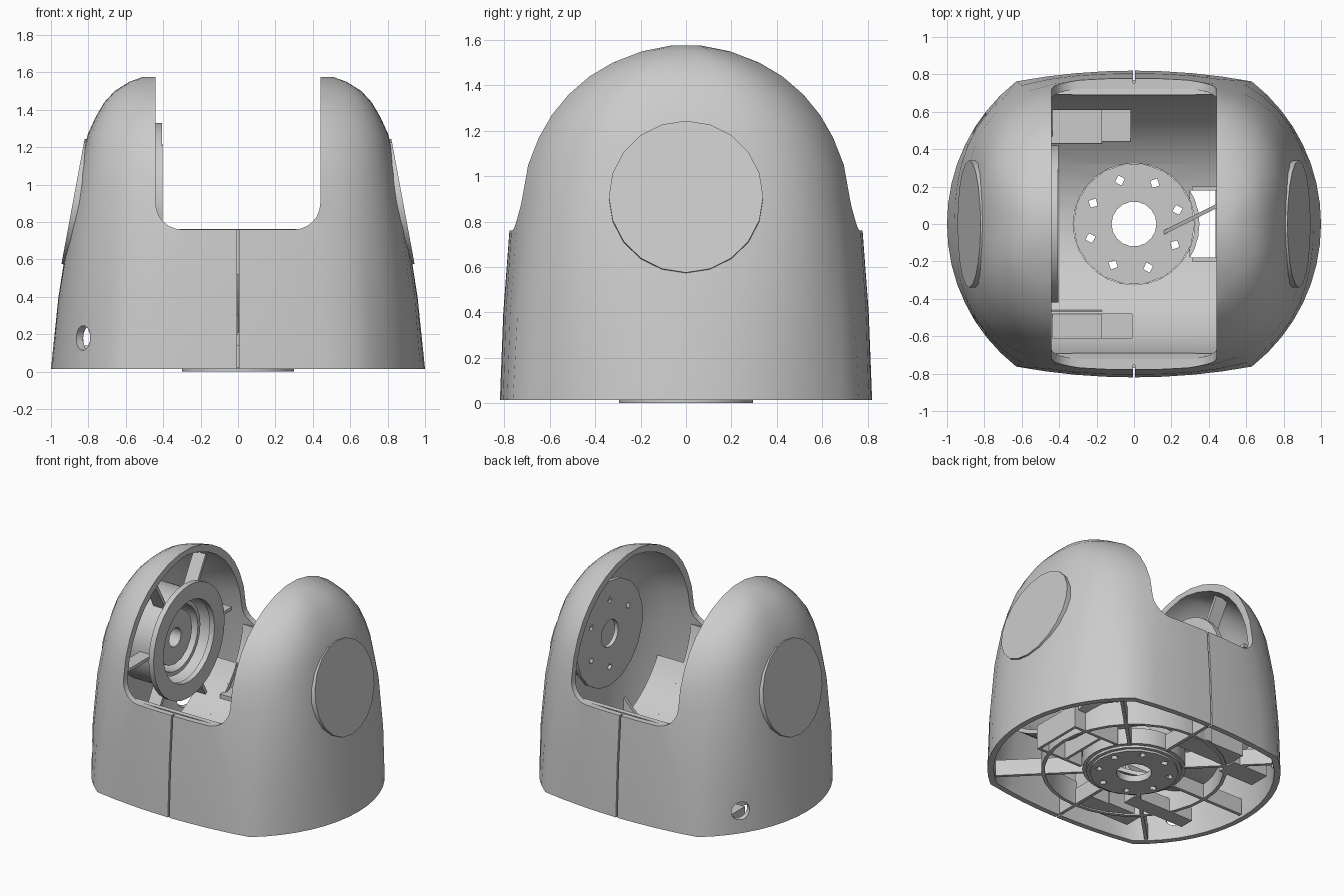
import bpy, bmesh, math
from mathutils import Matrix, Vector

if "Cube" in bpy.data.objects:
    bpy.data.objects.remove(bpy.data.objects["Cube"], do_unlink=True)

grey = bpy.data.materials.new("plain_grey")
grey.use_nodes = True
grey.diffuse_color = (0.6, 0.6, 0.6, 1)
grey.node_tree.nodes["Principled BSDF"].inputs["Base Color"].default_value = (0.6, 0.6, 0.6, 1)

AXIS_Z = 0.91      # height of the wheel axis
SLOT = 0.44        # half width of the gap between the lobes


def finish(name, bm, matrix=Matrix()):
    bmesh.ops.transform(bm, matrix=matrix, verts=bm.verts)
    bmesh.ops.recalc_face_normals(bm, faces=bm.faces)
    mesh = bpy.data.meshes.new(name)
    bm.to_mesh(mesh)
    bm.free()
    mesh.materials.append(grey)
    ob = bpy.data.objects.new(name, mesh)
    bpy.context.collection.objects.link(ob)
    return ob


def bridge(bm, rings):
    for a, b in zip(rings, rings[1:]):
        for i in range(len(a)):
            j = (i + 1) % len(a)
            bm.faces.new((a[i], a[j], b[j], b[i]))


def lathe(name, profile, segs, matrix=Matrix()):
    """Closed (radius, height) profile turned about local z."""
    bm = bmesh.new()
    rings = []
    for k in range(segs):
        a = math.tau * k / segs
        rings.append([bm.verts.new((r * math.cos(a), r * math.sin(a), h)) for r, h in profile])
    bridge(bm, rings + rings[:1])
    return finish(name, bm, matrix)


def tube(name, outer, inner, lo, hi, segs=32, matrix=Matrix()):
    return lathe(name, [(inner, lo), (outer, lo), (outer, hi), (inner, hi)], segs, matrix)


def rod(name, r, lo, hi, segs, matrix=Matrix()):
    bm = bmesh.new()
    bmesh.ops.create_cone(bm, cap_ends=True, segments=segs, radius1=r, radius2=r, depth=hi - lo)
    return finish(name, bm, matrix @ Matrix.Translation((0, 0, (lo + hi) / 2)))


def box(name, lo, hi, matrix=Matrix()):
    lo, hi = Vector(lo), Vector(hi)
    bm = bmesh.new()
    bmesh.ops.create_cube(bm, size=1)
    return finish(name, bm, matrix @ Matrix.Translation((lo + hi) / 2) @ Matrix.Diagonal((*(hi - lo), 1)))


def prism(name, points, half, to3d):
    """Outline swept from -half to +half; to3d places (u, v, depth)."""
    bm = bmesh.new()
    rings = [[bm.verts.new(to3d(u, v, d)) for u, v in points] for d in (-half, half)]
    bridge(bm, rings)
    for ring in rings:
        bm.faces.new(ring)
    return finish(name, bm)


def trough(name, spread, x0, x1):
    """Half-pipe floor about the x axis, reaching spread degrees to each side."""
    arc = [math.radians(270 + spread * (k / 12 - 1)) for k in range(25)]
    points = [(0.70 * math.cos(a), 0.86 + 0.70 * math.sin(a)) for a in arc]
    points += [(0.73 * math.cos(a), 0.86 + 0.73 * math.sin(a)) for a in reversed(arc)]
    return prism(name, points, (x1 - x0) / 2, lambda u, v, d: ((x0 + x1) / 2 + d, u, v))


def cut(ob, *cutters):
    for c in cutters:
        mod = ob.modifiers.new("cut", "BOOLEAN")
        mod.object, mod.operation, mod.solver = c, "DIFFERENCE", "EXACT"
        with bpy.context.temp_override(object=ob, active_object=ob, selected_objects=[ob]):
            bpy.ops.object.modifier_apply(modifier=mod.name)
    for c in cutters:
        bpy.data.objects.remove(c, do_unlink=True)


# --- outer shell: height, half width, half depth -----------------------------
LEVELS = [(0.015, 1.0, 0.82), (0.4, 0.96, 0.805), (0.76, 0.903, 0.778), (0.9, 0.878, 0.757),
          (1.05, 0.852, 0.733), (1.17, 0.828, 0.687), (1.27, 0.803, 0.63), (1.36, 0.762, 0.557),
          (1.44, 0.715, 0.464), (1.5, 0.66, 0.365), (1.55, 0.58, 0.237), (1.575, 0.51, 0.1)]


def section(z, hx, hy):
    """Clipped circle at the base, easing into a rounded box higher up."""
    start = math.acos(0.63)
    quarter = [(math.cos(a), 0.93 * math.sin(a) / math.sin(start))
               for a in (start * k / 8 for k in range(9))]
    quarter += [(0.63 * t, 1 - 0.07 * t * t) for t in (0.75, 0.5, 0.25)]
    ease = min(1, z / 0.8)
    points = []
    for p, q in quarter:
        s = 1 + ease * ((p ** 3 + q ** 3) ** (-1 / 3) - 1)
        points.append((hx * p * s, hy * q * s))
    half = points + [(0, hy)] + [(-x, y) for x, y in reversed(points)]
    return [(x, y, z) for x, y in half + [(x, -y) for x, y in reversed(half)][1:-1]]


bm = bmesh.new()
outer = [[bm.verts.new(p) for p in section(*lv)] for lv in LEVELS]
inner = [[bm.verts.new(p) for p in section(z * 0.975, x - 0.04, y - 0.04)] for z, x, y in LEVELS]
bridge(bm, outer)
bridge(bm, inner)
bridge(bm, [outer[0], inner[0]])
bm.faces.new(outer[-1])
bm.faces.new(inner[-1])
shell = finish("shell", bm)

# U-shaped gap with rounded lower corners, seams and two side ports
gap = [(SLOT, 2), (-SLOT, 2)]
for side, first in ((-1, 180), (1, 270)):
    for k in range(7):
        a = math.radians(first + 15 * k)
        gap.append((side * (SLOT - 0.14) + 0.14 * math.cos(a), 0.90 + 0.14 * math.sin(a)))
gap_cutter = prism("gap_cutter", gap, 1.2, lambda u, v, d: (u, d, v))
seams = [box("seam_cutter", (-0.006, s * 0.815 - 0.06, -0.1), (0.006, s * 0.815 + 0.06, 0.9)) for s in (-1, 1)]
ports = []
for s in (-1, 1):
    aim = Vector((-0.83, s * 0.54, 0)).to_track_quat("Z", "Y").to_matrix().to_4x4()
    ports.append(rod("port_cutter", 0.066, 0.75, 1.2, 20, Matrix.Translation((0, 0, 0.18)) @ aim))
cut(shell, gap_cutter, *seams, *ports)

# --- curved cradle, running on under both lobes --------------------------------
cradle = trough("cradle", 82, -0.445, 0.445)
cut(cradle, rod("round_cutter", 0.325, -0.1, 0.6, 28),
    box("window_cutter", (0.3, -0.18, -0.1), (SLOT - 0.005, 0.18, 0.5)),
    box("back_pocket_cutter", (-0.435, 0.44, 0.1), (-0.02, 0.61, 0.65)),
    box("front_pocket_cutter", (-0.435, -0.61, 0.1), (-0.01, -0.48, 0.65)))
trough("right_cradle_end", 60, -0.66, -0.445)
trough("left_cradle_end", 60, 0.445, 0.66)
for s, word in ((-1, "front"), (1, "back")):
    y0, y1 = sorted((s * 0.69, s * 0.755))
    box(word + "_wall_lip", (-0.33, y0, 0.70), (0.33, y1, 0.755))

# blocks under the pockets, and the bracket beside the window
box("back_block", (-0.45, 0.43, 0.03), (-0.17, 0.61, 0.34))
box("back_block_step", (-0.17, 0.43, 0.03), (-0.01, 0.62, 0.30))
box("front_block", (-0.45, -0.61, 0.03), (-0.17, -0.46, 0.34))
box("front_block_step", (-0.17, -0.62, 0.03), (0, -0.47, 0.30))
prism("bracket", [(0.16, 0.05), (0.31, 0.05), (0.44, 0.3), (0.44, 0.52)], 0.012,
      lambda u, v, d: (u, d + 0.5 * (u - 0.25), v))

# --- base plate and underside ribs --------------------------------------------
base = lathe("base_disc", [(0.12, 0), (0.30, 0), (0.30, 0.015), (0.325, 0.015), (0.325, 0.05), (0.12, 0.05)], 18)
cut(base, *[rod("screw_cutter", 0.028, -0.1, 0.2, 4, Matrix.Rotation(math.tau * (k + 0.4) / 8, 4, "Z")
                @ Matrix.Translation((0.245, 0, 0))) for k in range(8)])
tube("base_collar", 0.35, 0.325, 0.03, 0.15)
tube("base_ring", 0.63, 0.605, 0.02, 0.2)
for k in range(1, 8):
    a = math.tau * k / 8
    reach = min(0.94, 0.77 / max(abs(math.sin(a)), 0.01))
    box("base_rib", (0.34, -0.012, 0.02), (reach, 0.012, 0.14), Matrix.Rotation(a, 4, "Z"))
box("underside_beam", (-0.74, -0.38, 0.02), (-0.23, -0.27, 0.12))
box("underside_pad", (-0.74, 0.36, 0.02), (-0.45, 0.52, 0.12))
for y in (-0.19, 0.19):
    box("window_side", (0.31, y - 0.01, 0.02), (0.69, y + 0.01, 0.2))
for x in (0.45, 0.68):
    box("window_end", (x - 0.01, -0.2, 0.02), (x + 0.01, 0.2, 0.2))

# --- bearings and round caps in both lobes -------------------------------------
for s, word in ((-1, "right"), (1, "left")):
    m = Matrix.Translation((0, 0, AXIS_Z)) @ Matrix.Rotation(s * math.pi / 2, 4, "Y")
    tube(word + "_drum", 0.345, 0.32, 0.43 if s < 0 else 0.65, 0.74, 32, m)
    rod(word + "_drum_back", 0.34, 0.72, 0.74, 32, m)
    if s < 0:
        tube("right_ring", 0.42, 0.30, 0.405, 0.445, 32, m)
        tube("right_hub", 0.20, 0.07, 0.52, 0.72, 16, m)
        tube("right_inner_ring", 0.27, 0.24, 0.50, 0.72, 24, m)
        for k in range(6):
            turn = m @ Matrix.Rotation(math.tau * (k + 0.5) / 6, 4, "Z")
            box("right_lobe_rib", (0.335, -0.012, 0.47), (0.6, 0.012, 0.57), turn)
    else:
        plate = tube("left_disc", 0.39, 0.10, 0.63, 0.66, 18, m)
        cut(plate, *[rod("pin_cutter", 0.025, 0.5, 0.7, 4, m @ Matrix.Rotation(math.tau * k / 6, 4, "Z")
                         @ Matrix.Translation((0.25, 0, 0))) for k in range(6)])
    tilt = Matrix.Translation((s * 0.882, 0, AXIS_Z)) @ Matrix.Rotation(s * math.radians(79.5), 4, "Y")
    rod(word + "_round_cap", 0.34, -0.04, 0, 20, tilt)

# --- smooth shading with crisp edges ------------------------------------------
for ob in bpy.context.collection.objects:
    if ob.type == "MESH" and grey.name in ob.data.materials:
        bpy.ops.object.select_all(action="DESELECT")
        ob.select_set(True)
        bpy.context.view_layer.objects.active = ob
        bpy.ops.object.shade_smooth_by_angle(angle=math.radians(28))
